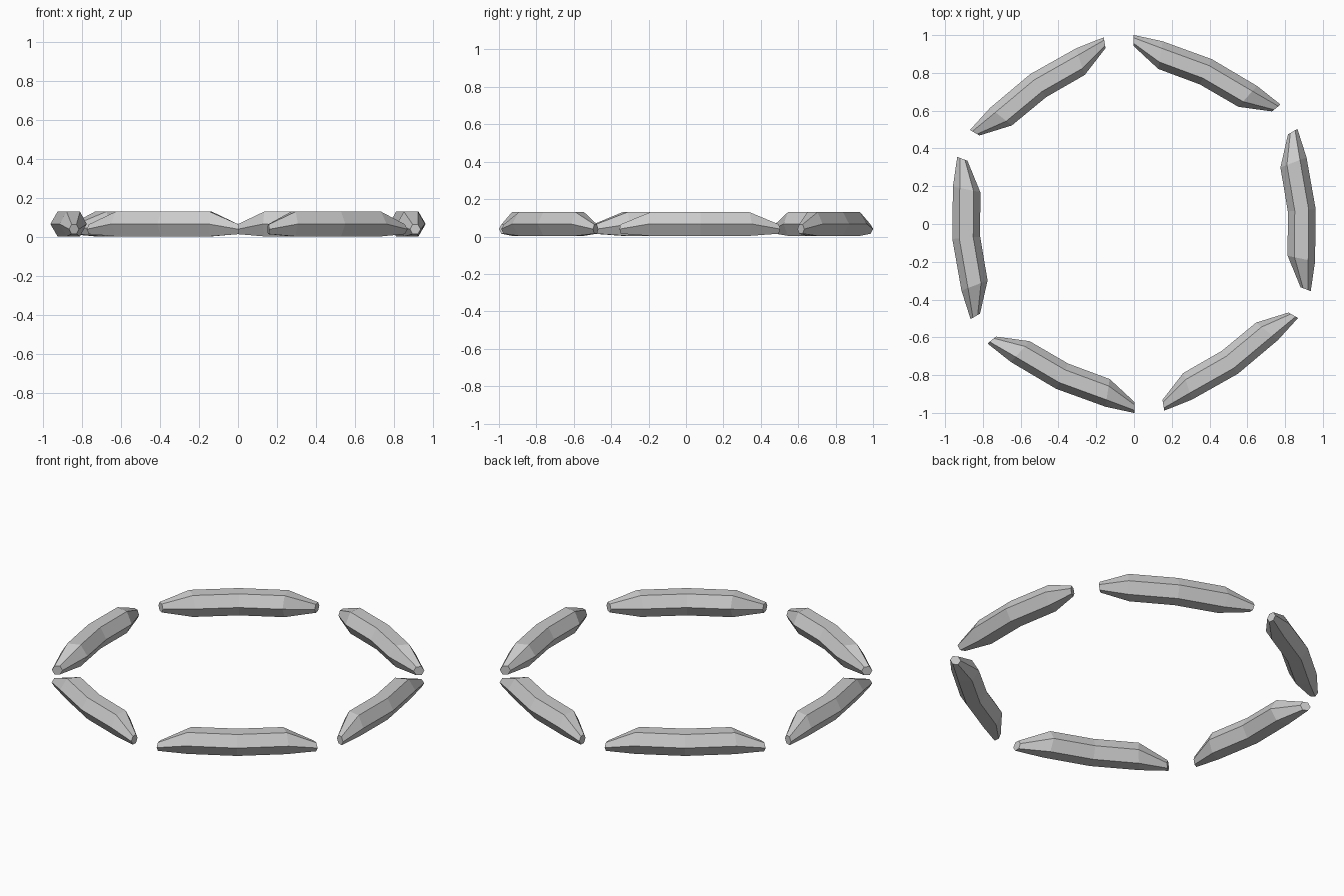
import bpy, bmesh
from math import sin, cos, pi, radians

if "Cube" in bpy.data.objects:
    bpy.data.objects.remove(bpy.data.objects["Cube"])

SIDES = 6
# ring sections of one log: angle around the circle, radial centre, height, radius
RINGS = [(-25.5, 0.972, 0.040, 0.029),
         (-16.4, 0.905, 0.067, 0.074),
         (0.0, 0.891, 0.067, 0.074),
         (16.4, 0.905, 0.067, 0.074),
         (25.5, 0.972, 0.040, 0.029)]


def make_log(name, turn):
    bm = bmesh.new()
    loops = []
    # hexagonal sections, each standing in a radial plane
    for ang, rad, z, size in RINGS:
        a = radians(ang + turn)
        loop = []
        for i in range(SIDES):
            t = 2 * pi * i / SIDES
            r = rad + size * cos(t)
            loop.append(bm.verts.new((r * cos(a), r * sin(a), z + size * sin(t) * 0.99)))
        loops.append(loop)
    # log sides
    for lo, hi in zip(loops, loops[1:]):
        for i in range(SIDES):
            j = (i + 1) % SIDES
            bm.faces.new((lo[i], lo[j], hi[j], hi[i]))
    # end caps
    bm.faces.new(loops[0])
    bm.faces.new(loops[-1])
    bmesh.ops.recalc_face_normals(bm, faces=bm.faces)
    mesh = bpy.data.meshes.new(name)
    bm.to_mesh(mesh)
    bm.free()
    bpy.context.collection.objects.link(bpy.data.objects.new(name, mesh))


# six curved segments spaced around the circle
for k in range(6):
    make_log(f"ring_segment_{k + 1}", 4.7 + 60 * k)
